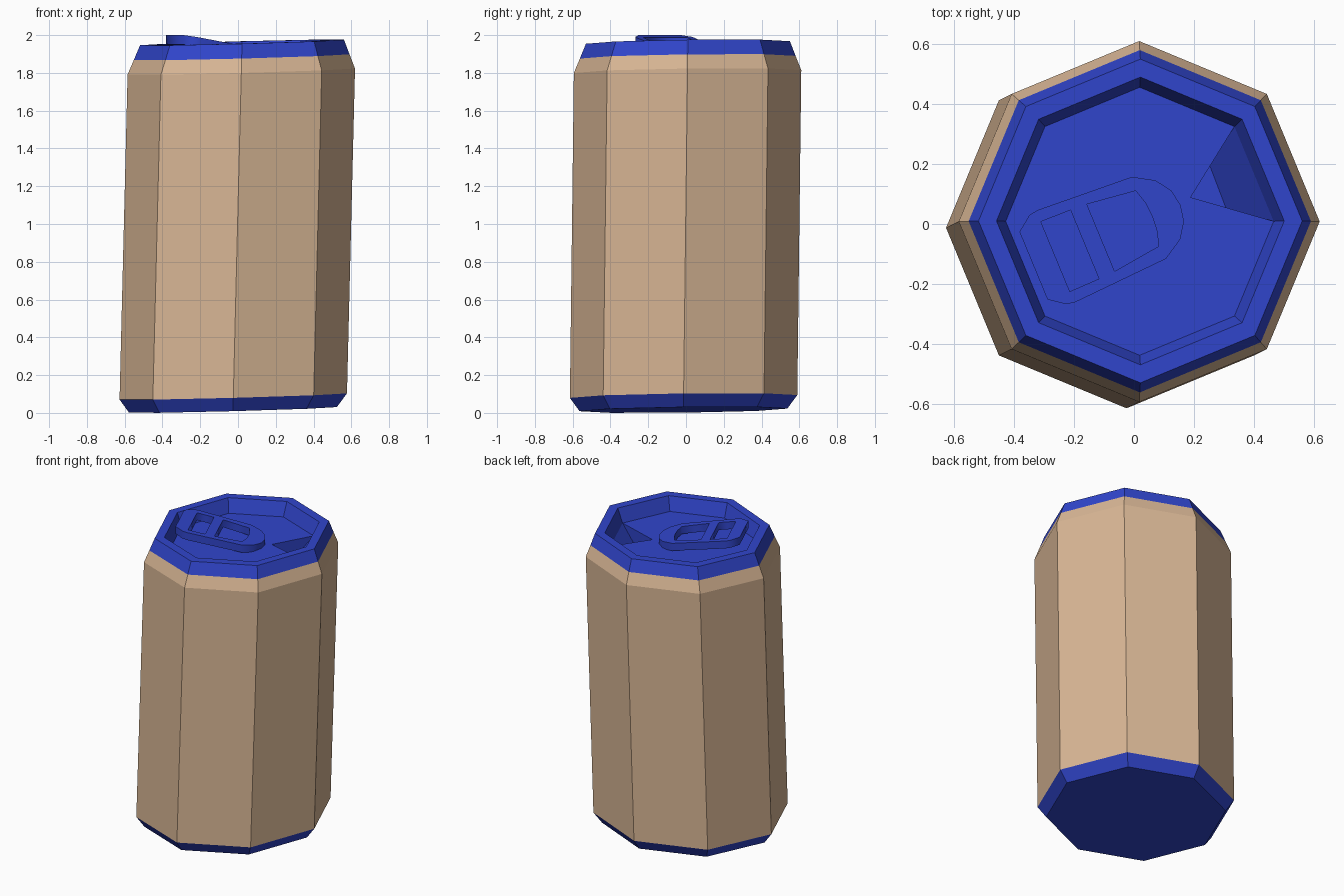
import bpy, bmesh
from math import cos, sin, pi, radians
from mathutils import Matrix, Vector

if "Cube" in bpy.data.objects:
    bpy.data.objects.remove(bpy.data.objects["Cube"])

SIDES = 8


def material(name, rgb):
    m = bpy.data.materials.new(name)
    m.diffuse_color = (*rgb, 1)
    m.use_nodes = True
    m.node_tree.nodes["Principled BSDF"].inputs["Base Color"].default_value = m.diffuse_color
    return m


tan = material("tan", (0.69, 0.47, 0.30))
blue = material("blue", (0.03, 0.06, 0.60))

# The whole can leans slightly: a gentle symmetric shear
lean = Matrix(((1, 0, 0.0247, -0.0272),
               (0, 1, 0.0122, -0.0138),
               (0.027, 0.0125, 1, 0),
               (0, 0, 0, 1)))


def add_object(name, bm, mat):
    bmesh.ops.recalc_face_normals(bm, faces=bm.faces)
    me = bpy.data.meshes.new(name)
    bm.to_mesh(me)
    bm.free()
    me.materials.append(mat)
    ob = bpy.data.objects.new(name, me)
    bpy.context.collection.objects.link(ob)
    return ob


def lathe(bm, profile):
    """Stack of octagon rings (radius, z) joined by quads."""
    rings = [[bm.verts.new((r * cos(2 * pi * k / SIDES), r * sin(2 * pi * k / SIDES), z))
              for k in range(SIDES)] for r, z in profile]
    for a, b in zip(rings, rings[1:]):
        for k in range(SIDES):
            j = (k + 1) % SIDES
            bm.faces.new((a[k], a[j], b[j], b[k]))
    return rings


# Tan side wall with the lower part of the shoulder
bm = bmesh.new()
lathe(bm, [(0.602, 0.087), (0.602, 1.807), (0.571, 1.883)])
bm.transform(lean)
body = add_object("can_body", bm, tan)
# open shell: make sure it faces outward
if body.data.polygons[0].normal.dot(body.data.polygons[0].center) < 0:
    body.data.flip_normals()

# Blue base
bm = bmesh.new()
rings = lathe(bm, [(0.602, 0.087), (0.55, 0.016)])
bm.faces.new(rings[-1])
bm.transform(lean)
add_object("can_base", bm, blue)

# Blue lid: shoulder, rim, recessed floor with a drinking hole
bm = bmesh.new()
rings = lathe(bm, [(0.571, 1.883), (0.54, 1.961), (0.48, 1.961), (0.447, 1.87)])
floor = rings[-1]
v0, v1 = floor[0], floor[1]
apex = bm.verts.new((0.17, 0.08, 1.87))
bm.faces.new([apex] + floor[1:] + [v0])
drop = Vector((0, 0, -0.15))
low = bm.verts.new(apex.co + drop)
low0 = bm.verts.new(apex.co.lerp(v0.co, 0.44) + drop)
low1 = bm.verts.new(apex.co.lerp(v1.co, 0.46) + drop)
for f in ((low, low0, low1), (low0, v0, v1, low1),
          (apex, low, low1, v1), (apex, v0, low0, low)):
    bm.faces.new(f)
bm.transform(lean)
add_object("can_lid", bm, blue)

# Pull tab: half outlines mirrored across the tab axis, two openings
def mirrored(half):
    return half + [(u, -v) for u, v in reversed(half) if v > 0]


outline = mirrored([(-0.363, 0.122), (-0.311, 0.161), (-0.28, 0.166), (0.054, 0.148),
                    (0.122, 0.107), (0.157, 0.057), (0.168, 0)])
finger_hole = mirrored([(-0.284, 0.126), (-0.178, 0.124)])
front_hole = mirrored([(-0.12, 0.121), (0.048, 0.1), (0.062, 0.05), (0.066, 0)])

cu = bpy.data.curves.new("tab_profile", 'CURVE')
cu.dimensions = '2D'
cu.fill_mode = 'BOTH'
cu.extrude = 0.025
for pts in (outline, finger_hole, front_hole):
    sp = cu.splines.new('POLY')
    sp.points.add(len(pts) - 1)
    for p, (u, v) in zip(sp.points, pts):
        p.co = (u, v, 0, 1)
    sp.use_cyclic_u = True
helper = bpy.data.objects.new("tab_profile", cu)
bpy.context.collection.objects.link(helper)
bpy.context.view_layer.update()
me = bpy.data.meshes.new_from_object(helper.evaluated_get(bpy.context.evaluated_depsgraph_get()))
bpy.data.objects.remove(helper)

# Slope the tab up towards its tail, then turn it on the lid
bm = bmesh.new()
bm.from_mesh(me)
bmesh.ops.remove_doubles(bm, verts=bm.verts, dist=0.0005)
for v in bm.verts:
    v.co.z += 1.975 - 0.172 * (v.co.x + 0.363)
bm.transform(Matrix.Rotation(radians(22.5), 4, 'Z'))
add_object("pull_tab", bm, blue)
